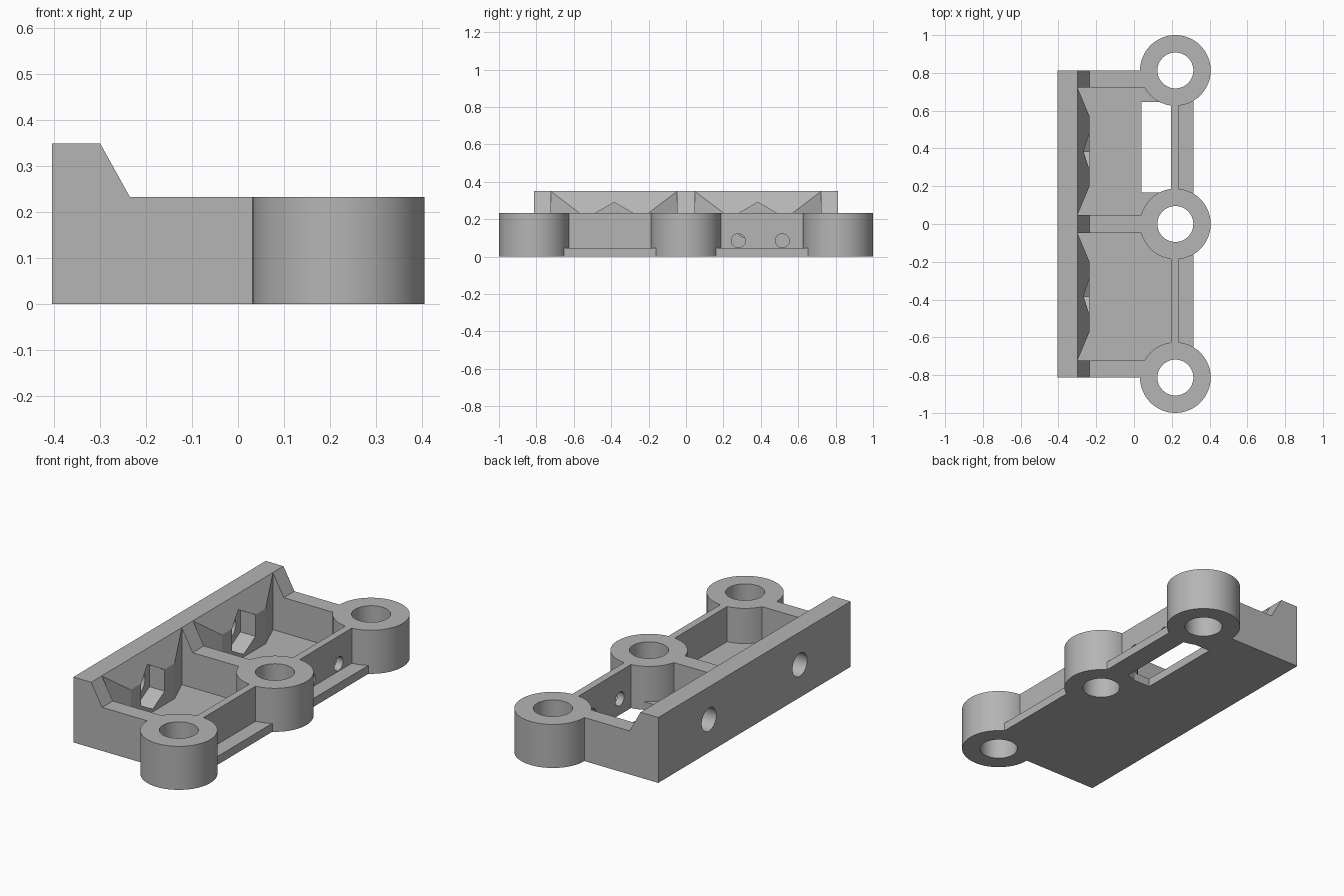
import bpy
import bmesh
from math import pi, radians
from mathutils import Matrix, Vector

if "Cube" in bpy.data.objects:
    bpy.data.objects.remove(bpy.data.objects["Cube"], do_unlink=True)

GREY = (0.46, 0.46, 0.46, 1)
mat = bpy.data.materials.new("plain grey")
mat.use_nodes = True
mat.diffuse_color = GREY
mat.node_tree.nodes["Principled BSDF"].inputs["Base Color"].default_value = GREY


def make(name, bm):
    bmesh.ops.recalc_face_normals(bm, faces=bm.faces)
    mesh = bpy.data.meshes.new(name)
    bm.to_mesh(mesh)
    bm.free()
    mesh.materials.append(mat)
    obj = bpy.data.objects.new(name, mesh)
    bpy.context.collection.objects.link(obj)
    return obj


def prism(name, points, depth):
    """Extrude a closed outline of 3D points along a vector."""
    bm = bmesh.new()
    face = bm.faces.new([bm.verts.new(p) for p in points])
    ext = bmesh.ops.extrude_face_region(bm, geom=[face])
    moved = [v for v in ext["geom"] if isinstance(v, bmesh.types.BMVert)]
    bmesh.ops.translate(bm, verts=moved, vec=Vector(depth))
    return make(name, bm)


def cylinder(name, centre, radius, length, sides=64, along_x=False):
    bm = bmesh.new()
    turn = Matrix.Rotation(pi / 2, 4, "Y") if along_x else Matrix()
    spin = Matrix.Rotation(pi / 2, 4, "Z")
    bmesh.ops.create_cone(bm, cap_ends=True, segments=sides, radius1=radius,
                          radius2=radius, depth=length,
                          matrix=Matrix.Translation(centre) @ turn @ spin)
    return make(name, bm)


def combine(target, tool, operation):
    mod = target.modifiers.new("combine", "BOOLEAN")
    mod.operation = operation
    mod.solver = "EXACT"
    mod.object = tool
    bpy.ops.object.select_all(action="DESELECT")
    target.select_set(True)
    bpy.context.view_layer.objects.active = target
    bpy.ops.object.modifier_apply(modifier=mod.name)
    bpy.data.objects.remove(tool, do_unlink=True)


DECK, FLOOR = 0.233, 0.045
END = 0.813
BOSS_X, BOSS_R, BORE_R = 0.219, 0.187, 0.095
NUT_Y, NUT_Z = 0.384, 0.175

# Bracket body: raised rear rail, deck and front ledge in one profile
profile = [(-0.405, 0), (0.315, 0), (0.315, FLOOR), (0.235, FLOOR),
           (0.235, DECK), (-0.235, DECK), (-0.30, 0.35), (-0.405, 0.35)]
body = prism("bracket_body", [(x, -END, z) for x, z in profile], (0, 2 * END, 0))

# Two pockets with angled rear corners, each with a nut recess and bolt hole
pocket = [(0.196, 0.0475), (0.196, 0.723), (-0.2995, 0.723),
          (-0.2355, 0.57), (-0.2355, 0.20), (-0.2995, 0.0475)]
for side in (1, -1):
    combine(body, prism("pocket_cutter", [(x, side * y, FLOOR) for x, y in pocket],
                        (0, 0, 0.5)), "DIFFERENCE")
    combine(body, cylinder("nut_cutter", (-0.1625, side * NUT_Y, NUT_Z),
                           0.1155, 0.325, 6, True), "DIFFERENCE")
    combine(body, cylinder("bolt_cutter", (-0.35, side * NUT_Y, NUT_Z),
                           0.062, 0.3, 40, True), "DIFFERENCE")

# Window through one pocket floor
window = [(0.04, 0.168), (0.196, 0.168), (0.196, 0.645), (0.04, 0.645)]
combine(body, prism("window_cutter", [(x, y, -0.1) for x, y in window],
                    (0, 0, 0.2)), "DIFFERENCE")

# Pair of small holes in the front wall beside the window
for y in (0.28, 0.515):
    combine(body, cylinder("wire_hole_cutter", (0.215, y, 0.085),
                           0.037, 0.12, 32, True), "DIFFERENCE")

# Three round bosses with vertical bores
for y in (-END, 0, END):
    combine(body, cylinder("boss", (BOSS_X, y, DECK / 2), BOSS_R, DECK), "UNION")
for y in (-END, 0, END):
    combine(body, cylinder("bore_cutter", (BOSS_X, y, DECK / 2), BORE_R, 1), "DIFFERENCE")

# Smooth round walls, crisp edges
bpy.ops.object.select_all(action="DESELECT")
body.select_set(True)
bpy.context.view_layer.objects.active = body
bpy.ops.object.shade_smooth_by_angle(angle=radians(20))
